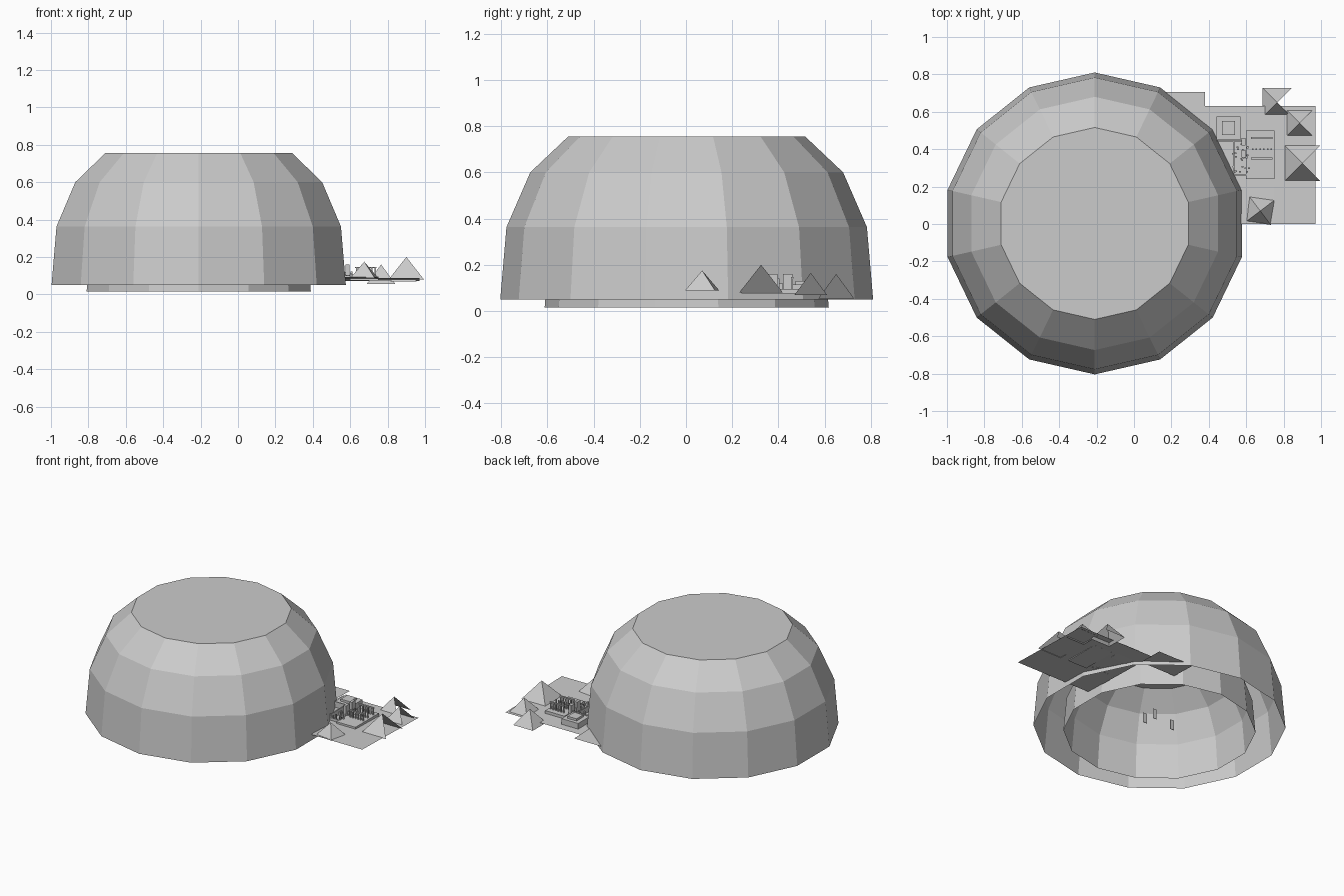
import bpy, bmesh, math, random
from mathutils import Matrix, Vector

old = bpy.data.objects.get("Cube")
if old:
    bpy.data.objects.remove(old, do_unlink=True)

grey = bpy.data.materials.new("plain_grey")
grey.use_nodes = True
grey.diffuse_color = (0.6, 0.6, 0.6, 1)
grey.node_tree.nodes["Principled BSDF"].inputs["Base Color"].default_value = (0.6, 0.6, 0.6, 1)


def finish(name, bm):
    mesh = bpy.data.meshes.new(name)
    bm.to_mesh(mesh)
    bm.free()
    mesh.materials.append(grey)
    obj = bpy.data.objects.new(name, mesh)
    bpy.context.collection.objects.link(obj)
    return obj


# Faceted dome shell: flat cap, open underside
def dome(name, base_z, scale, sides=14):
    profile = [(0.807, 0), (0.78, 0.313), (0.677, 0.55), (0.513, 0.705)]
    bm = bmesh.new()
    rings = []
    for r, z in profile:
        ring = []
        for i in range(sides):
            a = math.pi / 2 + i * math.tau / sides
            ring.append(bm.verts.new((-0.21 + r * scale * math.cos(a),
                                      0.003 + r * scale * math.sin(a),
                                      base_z + z * scale)))
        rings.append(ring)
    for low, high in zip(rings, rings[1:]):
        for i in range(sides):
            j = (i + 1) % sides
            bm.faces.new((low[i], low[j], high[j], high[i]))
    bm.faces.new(rings[-1])
    return finish(name, bm)


dome("outer_dome", 0.05, 1)
dome("inner_dome", 0.015, 0.762)


# Ground sheets, sloping gently down towards the back
def sheet(name, x0, x1, y0, y1, z0, z1):
    bm = bmesh.new()
    corners = [(x0, y0, z0), (x1, y0, z0), (x1, y1, z1), (x0, y1, z1)]
    bm.faces.new([bm.verts.new(c) for c in corners])
    return finish(name, bm)


sheet("ground", 0.38, 0.97, 0, 0.63, 0.088, 0.072)
sheet("ground_front_patch", 0.38, 0.75, 0, 0.2, 0.092, 0.084)
sheet("ground_back_patch", 0.1, 0.38, 0.52, 0.705, 0.08, 0.075)


# Pyramids without a floor; some are open on one side
def pyramid(name, x, y, half, base, top, turn=0, open_side=False):
    bm = bmesh.new()
    tip = bm.verts.new((x, y, top))
    ring = []
    for i in range(4):
        a = math.radians(turn - 45 + 90 * i)
        r = half * math.sqrt(2)
        ring.append(bm.verts.new((x + r * math.cos(a), y + r * math.sin(a), base)))
    for i in range(4):
        if i or not open_side:
            bm.faces.new((ring[i], ring[(i + 1) % 4], tip))
    return finish(name, bm)


pyramid("front_pyramid", 0.675, 0.07, 0.066, 0.088, 0.175, -8)
pyramid("large_pyramid", 0.9, 0.325, 0.094, 0.08, 0.2, 0, True)
pyramid("side_pyramid", 0.885, 0.54, 0.07, 0.07, 0.165, 0, True)
pyramid("back_pyramid", 0.765, 0.65, 0.077, 0.055, 0.16, 0, True)


# Boxes given by their lower and upper corners, joined into one part
def boxes(name, spans):
    bm = bmesh.new()
    for lo, hi in spans:
        lo, hi = Vector(lo), Vector(hi)
        m = Matrix.Translation((lo + hi) / 2) @ Matrix.Diagonal((*(hi - lo), 1))
        bmesh.ops.create_cube(bm, size=1, matrix=m)
    return finish(name, bm)


# Temple terrace and sanctuary
boxes("terrace", [((0.6, 0.24, 0.075), (0.75, 0.5, 0.095))])
boxes("sanctuary", [((0.44, 0.45, 0.075), (0.57, 0.575, 0.115)),
                    ((0.47, 0.475, 0.115), (0.54, 0.55, 0.13))])

# Colonnade: rows of posts carrying lintels
posts, lintels = [], []
for y in (0.35, 0.4, 0.46):
    for i in range(6):
        x = 0.63 + i * 0.02
        posts.append(((x, y - 0.004, 0.09), (x + 0.008, y + 0.004, 0.14)))
    if y != 0.4:
        lintels.append(((0.625, y - 0.006, 0.14), (0.74, y + 0.006, 0.147)))
boxes("temple_posts", posts)
boxes("temple_lintels", lintels)

# Gateway towers and court walls beside the dome
boxes("gate_towers", [((0.575, y, 0.08), (0.595, y + 0.04, 0.16)) for y in (0.355, 0.42)])
boxes("court_walls", [((0.44, 0.44, 0.08), (0.58, 0.447, 0.12)),
                      ((0.44, 0.26, 0.08), (0.6, 0.267, 0.1)),
                      ((0.53, 0.27, 0.08), (0.537, 0.44, 0.12))])

# Small scattered blocks in the court
random.seed(4)
rubble = []
for i in range(24):
    x, y = random.uniform(0.52, 0.61), random.uniform(0.26, 0.44)
    rubble.append(((x, y, 0.08), (x + 0.01, y + 0.008, random.uniform(0.095, 0.125))))
boxes("court_blocks", rubble)

# Standing panels inside the dome
boxes("inner_panels", [((x, y, 0.08), (x + 0.03, y + 0.003, 0.15))
                       for x, y in ((-0.155, -0.06), (-0.17, 0.02), (-0.345, -0.016))])
